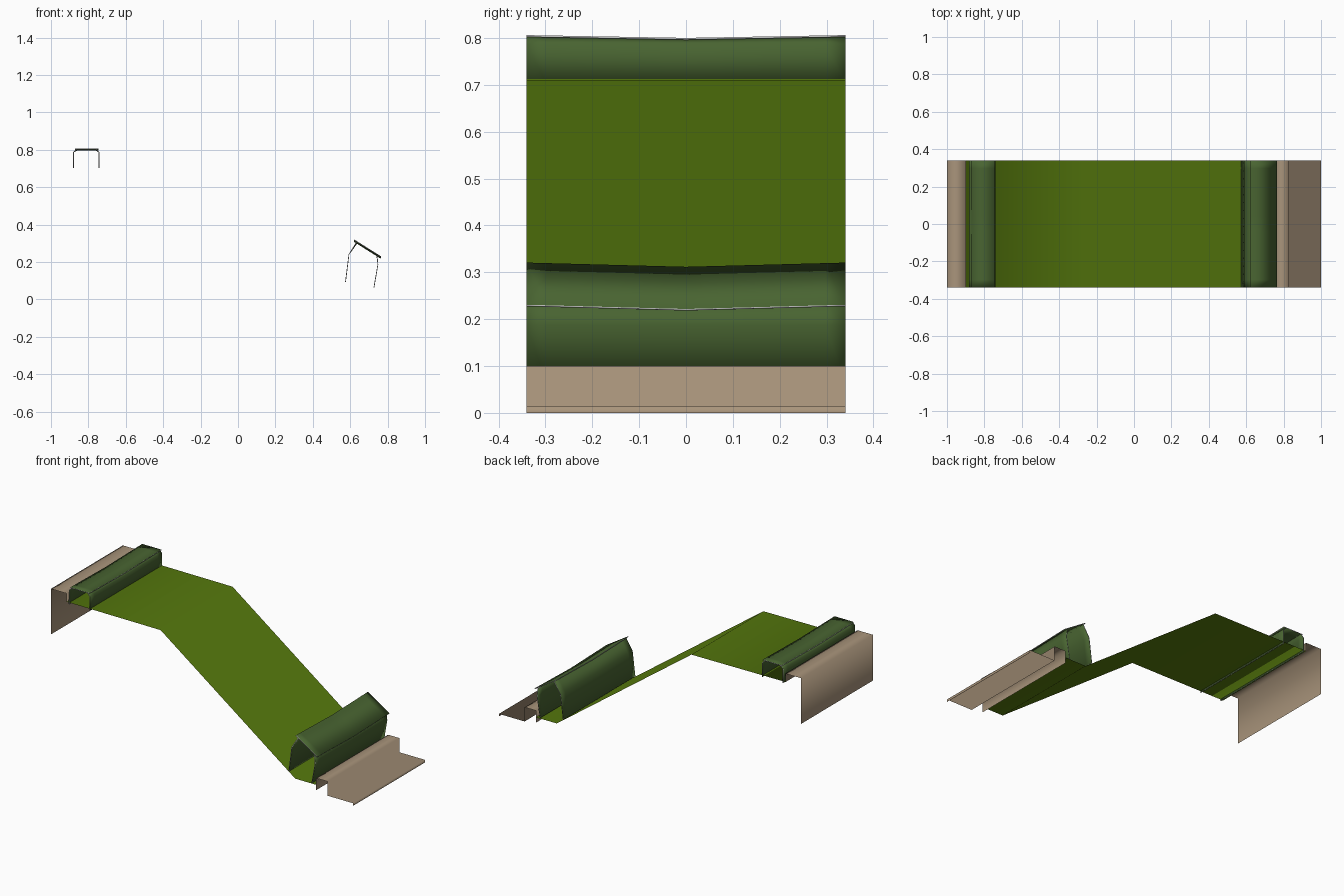
import bpy, bmesh, math

if "Cube" in bpy.data.objects:
    bpy.data.objects.remove(bpy.data.objects["Cube"])

HALF = 0.34   # half width along y


def material(name, color):
    m = bpy.data.materials.new(name)
    m.diffuse_color = (*color, 1)
    m.use_nodes = True
    m.node_tree.nodes["Principled BSDF"].inputs["Base Color"].default_value = m.diffuse_color
    return m


TAN = material("tan_board", (0.40, 0.30, 0.20))
GRASS = material("bright_green", (0.092, 0.19, 0.004))
COVER = material("dark_green", (0.066, 0.128, 0.031))
EDGE = material("light_edge", (0.60, 0.60, 0.60))


def strip(name, profile, mats, face_mats=None, ys=(-HALF, HALF), sag=None):
    """Sheet made by sweeping an x-z profile along y; sag lowers points mid-span."""
    sag = sag or [0] * len(profile)
    bm = bmesh.new()
    rows = []
    for y in ys:
        k = 1 - abs(y) / HALF
        rows.append([bm.verts.new((x, y, z - s * k)) for (x, z), s in zip(profile, sag)])
    for a, b in zip(rows, rows[1:]):
        for i in range(len(profile) - 1):
            f = bm.faces.new((a[i], a[i + 1], b[i + 1], b[i]))
            f.smooth = True
            if face_mats:
                f.material_index = face_mats[i]
    me = bpy.data.meshes.new(name)
    bm.to_mesh(me)
    bm.free()
    for m in mats:
        me.materials.append(m)
    ob = bpy.data.objects.new(name, me)
    bpy.context.collection.objects.link(ob)
    return ob


def cover_panel(name, profile, sag):
    """Thin cover sheet with pale cut edges."""
    n = 16
    ys = [-HALF + 2 * HALF * i / n for i in range(n + 1)]
    ob = strip(name, profile, (COVER, EDGE), ys=ys, sag=sag)
    mod = ob.modifiers.new("thickness", "SOLIDIFY")
    mod.thickness = 0.004
    mod.offset = 0
    mod.material_offset_rim = 1


# Upper ledge and sloped green sheet, one smooth surface
strip("ledge_and_ramp",
      [(-1, 0.49), (-1, 0.763), (-0.897, 0.763), (-0.897, 0.713),
       (-0.274, 0.71), (0.617, 0.06), (0.755, 0.06)],
      (TAN, GRASS), [0, 0, 0, 1, 1, 1])

# Lower step and floor lip
strip("lower_step",
      [(0.755, 0.028), (0.755, 0.10), (0.83, 0.10), (0.83, 0.015),
       (1, 0.015), (1, 0)], (TAN,))

# Upper roller cover
cover_panel("upper_cover_back", [(-0.88, 0.703), (-0.88, 0.786), (-0.862, 0.803)], [0, 0, 0.006])
cover_panel("upper_cover_top", [(-0.872, 0.804), (-0.745, 0.804)], [0.006, 0.006])
cover_panel("upper_cover_front", [(-0.758, 0.803), (-0.743, 0.786), (-0.743, 0.703)], [0.006, 0, 0])

# Lower tilted cover
cover_panel("lower_cover_back", [(0.575, 0.094), (0.593, 0.24), (0.634, 0.306)], [0, 0, 0.008])
cover_panel("lower_cover_top", [(0.62, 0.319), (0.763, 0.229)], [0.009, 0.009])
cover_panel("lower_cover_front", [(0.743, 0.236), (0.748, 0.187), (0.727, 0.064)], [0.008, 0, 0])
